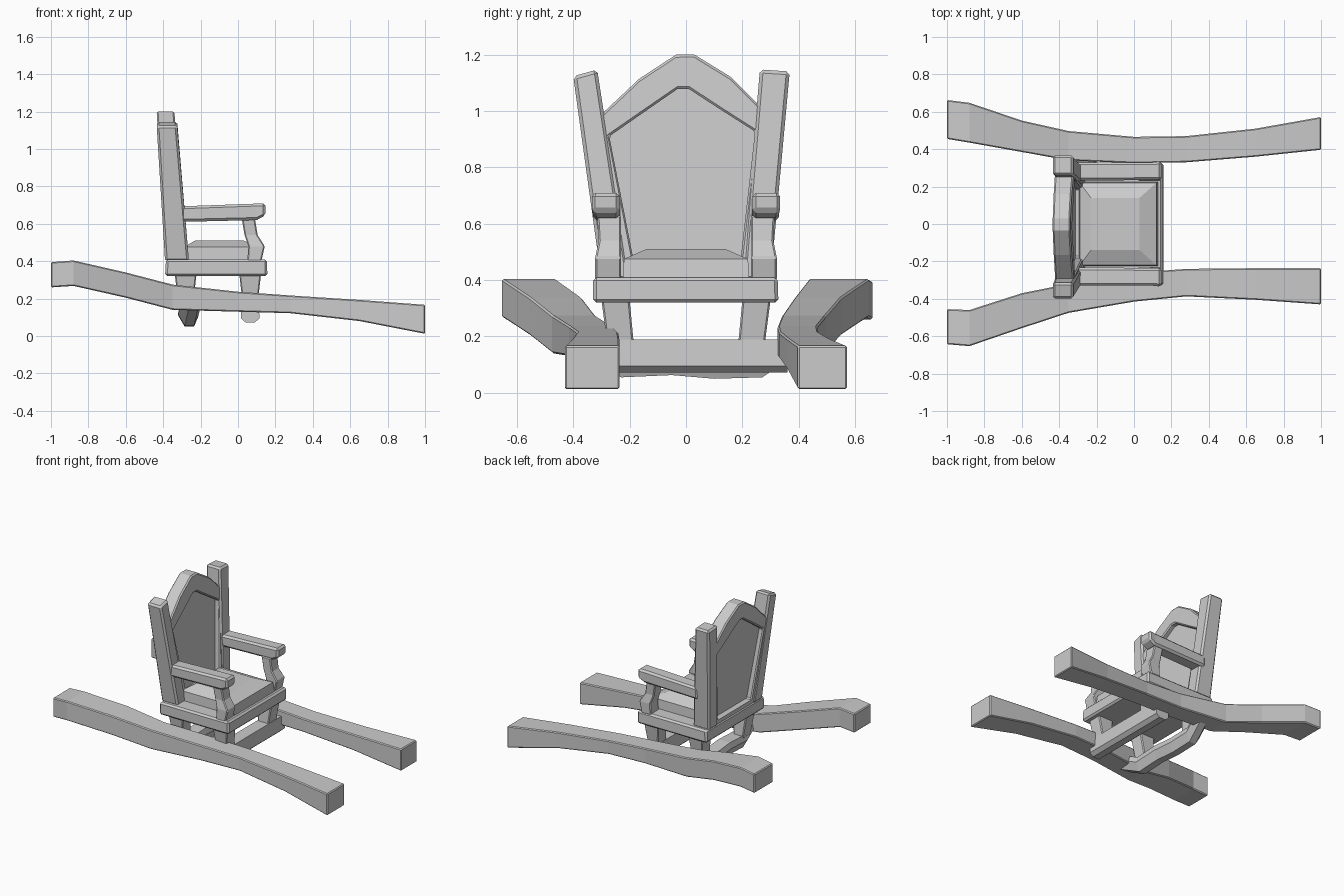
import bpy, bmesh
from mathutils import Vector


def finish(name, bm, bevel=0.0):
    bmesh.ops.recalc_face_normals(bm, faces=bm.faces)
    me = bpy.data.meshes.new(name)
    bm.to_mesh(me)
    bm.free()
    ob = bpy.data.objects.new(name, me)
    bpy.context.collection.objects.link(ob)
    if bevel:
        m = ob.modifiers.new("edge_chamfer", 'BEVEL')
        m.width = bevel
        m.segments = 1
        m.limit_method = 'ANGLE'
        m.angle_limit = 0.7
    return ob


def loft(name, rings, bevel=0.0, closed=False):
    """Skin rings of points; cap the ends, or join last to first."""
    bm = bmesh.new()
    vs = [[bm.verts.new(p) for p in r] for r in rings]
    n, k = len(rings[0]), len(rings)
    for i in range(k if closed else k - 1):
        a, b = vs[i], vs[(i + 1) % k]
        for j in range(n):
            bm.faces.new((a[j], a[(j + 1) % n], b[(j + 1) % n], b[j]))
    if not closed:
        bm.faces.new(vs[0])
        bm.faces.new(vs[-1])
    return finish(name, bm, bevel)


def rect_x(x, y0, y1, z0, z1):
    return [(x, y0, z0), (x, y1, z0), (x, y1, z1), (x, y0, z1)]


def rect_y(y, x0, x1, z0, z1):
    return [(x0, y, z0), (x1, y, z0), (x1, y, z1), (x0, y, z1)]


def rect_z(z, x0, x1, y0, y1):
    return [(x0, y0, z), (x1, y0, z), (x1, y1, z), (x0, y1, z)]


# Carrying poles: bowed inwards at the middle, dropping towards +x
xs = [-1, -0.88, -0.6, -0.35, 0, 0.28, 0.65, 1]
bottom = [0.26, 0.268, 0.205, 0.14, 0.13, 0.122, 0.08, 0.012]
top = [0.395, 0.404, 0.34, 0.275, 0.237, 0.217, 0.193, 0.167]
left_in = [0.455, 0.435, 0.385, 0.34, 0.325, 0.33, 0.36, 0.397]
left_out = [0.663, 0.648, 0.553, 0.497, 0.466, 0.47, 0.51, 0.572]
right_in = [-0.455, -0.46, -0.37, -0.32, -0.26, -0.24, -0.236, -0.236]
right_out = [-0.643, -0.653, -0.557, -0.475, -0.415, -0.387, -0.405, -0.43]
for name, ins, outs in (("left_pole", left_in, left_out), ("right_pole", right_in, right_out)):
    loft(name, [rect_x(x, a, b, z0, z1) for x, a, b, z0, z1
                in zip(xs, ins, outs, bottom, top)], 0.006)

# Crossbars under the chair: straight front one, sagging rear one
loft("front_crossbar", [[(0.04, y, 0.073), (0.09, y, 0.073), (0.115, y, 0.095),
                         (0.11, y, 0.19), (0.02, y, 0.19), (0.015, y, 0.095)]
                        for y in (-0.3, 0.36)])
loft("rear_crossbar", [[(-0.285 + s, y, z), (-0.235 + s, y, z), (-0.21 + s, y, z + 0.06),
                        (-0.22 + s, y, z + 0.1), (-0.31 + s, y, z + 0.1), (-0.32 + s, y, z + 0.06)]
                       for y, z, s in ((-0.4, 0.14, 0.02), (-0.23, 0.055, 0), (-0.05, 0.063, 0),
                                       (0.1, 0.05, 0), (0.27, 0.055, 0), (0.4, 0.14, 0.02))])

# Seat frame and padded seat
loft("seat_frame", [rect_z(0.32, -0.39, 0.157, -0.33, 0.328),
                    rect_z(0.41, -0.385, 0.155, -0.33, 0.325)], 0.012)
loft("seat_cushion", [rect_z(0.40, -0.3, 0.13, -0.225, 0.225),
                      rect_z(0.475, -0.29, 0.12, -0.22, 0.22),
                      rect_z(0.51, -0.23, 0.03, -0.14, 0.14)])

for side, s in (("left", 1), ("right", -1)):
    # Legs between frame and crossbars
    for part, x in (("front", 0.065), ("rear", -0.28)):
        loft(f"{side}_{part}_leg",
             [rect_z(z, x - w, x + w, s * a, s * b) for z, w, a, b in
              ((0.33, 0.058, 0.2, 0.3), (0.14, 0.036, 0.182, 0.275))], 0.006)

    # Armrest and its kinked support
    loft(f"{side}_armrest",
         [rect_x(-0.32, s * 0.232, s * 0.33, 0.61, 0.693),
          rect_x(0.1, s * 0.235, s * 0.33, 0.62, 0.708),
          rect_x(0.147, s * 0.235, s * 0.335, 0.645, 0.71)], 0.013)
    loft(f"{side}_arm_support",
         [rect_z(z, a, b, s * 0.23, s * c) for z, a, b, c in
          ((0.40, 0.05, 0.125, 0.322), (0.48, 0.055, 0.143, 0.322),
           (0.54, 0.035, 0.105, 0.31), (0.63, 0.02, 0.09, 0.315))], 0.006)

    # Leaning back post with slanted top
    in_top, out_top, z_out = (0.262, 0.368, 1.14) if s > 0 else (0.315, 0.4, 1.123)
    loft(f"{side}_back_post",
         [rect_z(0.40, -0.39, -0.262, s * 0.2, s * 0.3),
          [(-0.435, s * in_top, 1.147), (-0.325, s * in_top, 1.147),
           (-0.325, s * out_top, z_out), (-0.435, s * out_top, z_out)]], 0.012)


# Arched back frame, sheared to match the lean of the posts
def lean(side, y, z):
    t = (z - 0.4) / 0.75
    return (-0.326 - 0.058 * t + side * (0.058 - 0.01 * t), y, z)


outer = [(-0.25, 0.405), (-0.33, 0.96), (-0.165, 1.115), (-0.035, 1.2), (0.03, 1.2),
         (0.16, 1.12), (0.32, 0.96), (0.25, 0.405)]
inner = [(-0.18, 0.44), (-0.272, 0.91), (-0.15, 0.995), (-0.03, 1.078), (0.01, 1.078),
         (0.13, 1.0), (0.245, 0.927), (0.19, 0.44)]
loft("back_frame", [[lean(1, *p) for p in outer], [lean(1, *p) for p in inner],
                    [lean(-1, *p) for p in inner], [lean(-1, *p) for p in outer]], 0.008, closed=True)

# Recessed panel inside the back frame
loft("back_panel", [[lean(f, y * 1.03, z) for y, z in inner] for f in (0.3, -0.35)])
